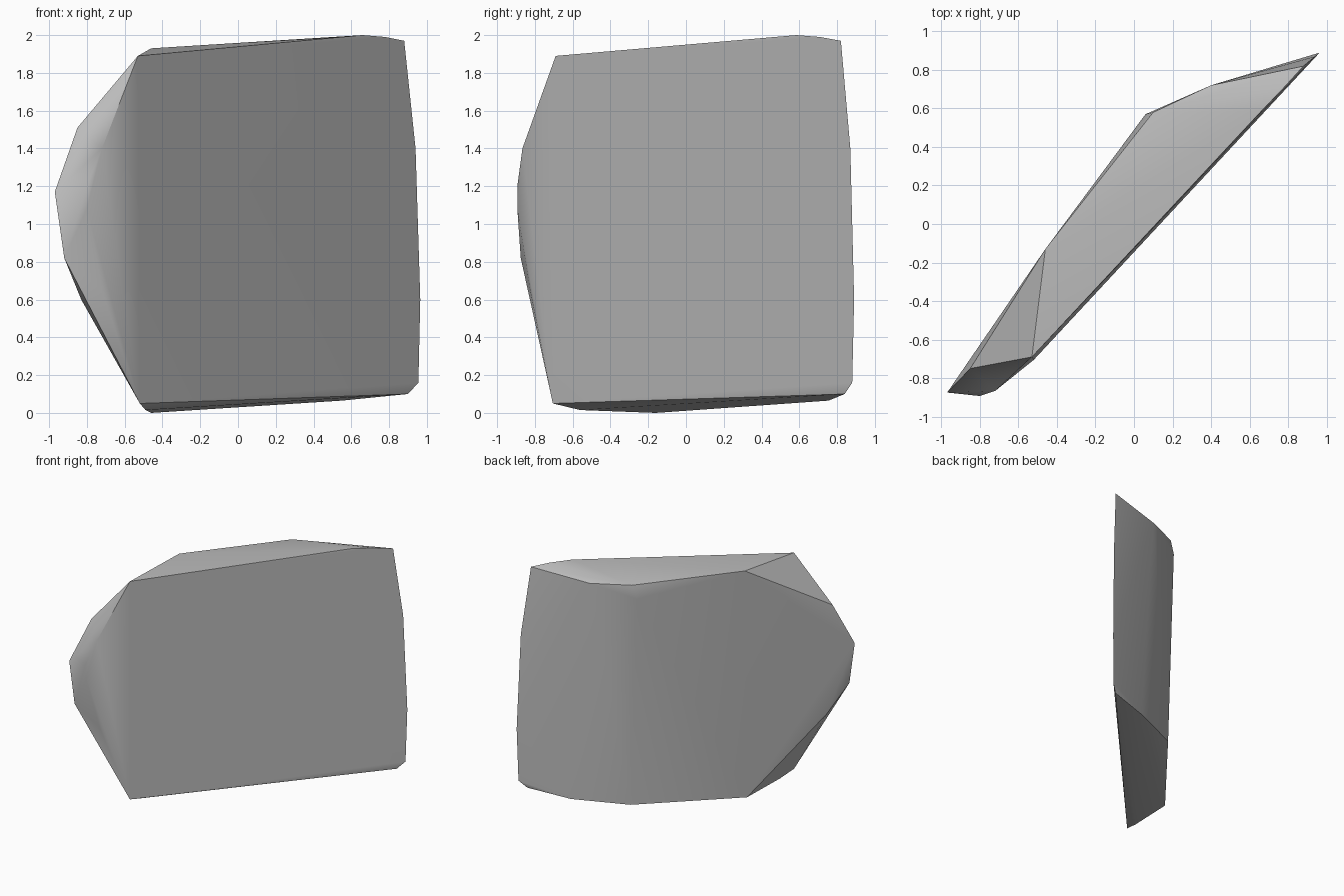
import bpy
import bmesh
from math import radians

cube = bpy.data.objects.get("Cube")
if cube:
    bpy.data.objects.remove(cube, do_unlink=True)

# Grey stone material
stone = bpy.data.materials.new("grey stone")
stone.use_nodes = True
colour = (0.5, 0.5, 0.5, 1)
stone.diffuse_color = colour
stone.node_tree.nodes["Principled BSDF"].inputs["Base Color"].default_value = colour

# Corners of the chipped slab
top_rim = [(-.53, -.69, 1.89), (-.46, -.13, 1.93), (.1, .58, 1.93), (.4, .72, 1.92),
           (.88, .82, 1.97), (.78, .71, 1.99), (.66, .585, 2)]
bottom_rim = [(-.52, -.705, .05), (-.49, -.56, .015), (-.46, -.16, 0), (.12, .57, .06),
              (.55, .755, .065), (.9, .84, .1)]
right_end = [(.955, .88, .16), (.965, .89, .6), (.94, .87, 1.4)]
left_end = [(-.85, -.75, 1.51), (-.97, -.875, 1.17), (-.92, -.875, .82), (-.83, -.7, .6),
            (-.72, -.866, 1.4), (-.8, -.893, 1.2), (-.8, -.893, 1.08), (-.72, -.825, .65)]
back_ridge = [(.06, .57, 1.82)]

# Wrap the corners in a convex shell and merge nearly flat faces
bm = bmesh.new()
for corner in top_rim + bottom_rim + right_end + left_end + back_ridge:
    bm.verts.new(corner)
bmesh.ops.convex_hull(bm, input=bm.verts[:])
bmesh.ops.dissolve_limit(bm, angle_limit=radians(2), verts=bm.verts[:], edges=bm.edges[:])
bmesh.ops.recalc_face_normals(bm, faces=bm.faces[:])
mesh = bpy.data.meshes.new("rock_slab")
bm.to_mesh(mesh)
bm.free()
mesh.materials.append(stone)

rock = bpy.data.objects.new("rock_slab", mesh)
bpy.context.collection.objects.link(rock)
bpy.ops.object.select_all(action="DESELECT")
rock.select_set(True)
bpy.context.view_layer.objects.active = rock
bpy.ops.object.shade_smooth_by_angle(angle=radians(30))

# Keep the broad faces flat while softening the shallow edges
flatten = rock.modifiers.new("flat_faces", "WEIGHTED_NORMAL")
flatten.keep_sharp = True
